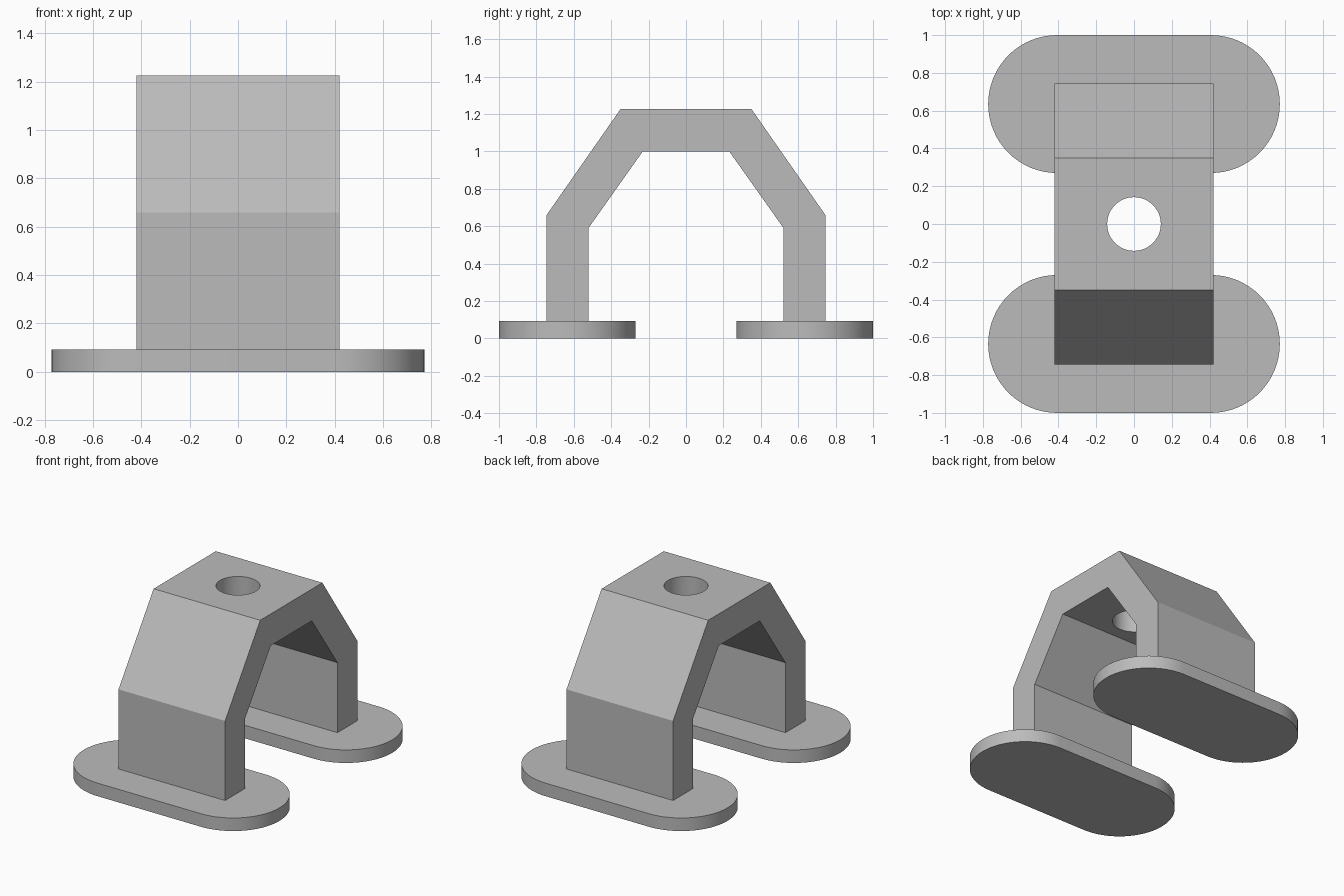
import bpy
import bmesh
from math import pi, sin, cos, radians
from mathutils import Vector

cube = bpy.data.objects.get("Cube")
if cube:
    bpy.data.objects.remove(cube, do_unlink=True)

grey = bpy.data.materials.new("plain grey")
grey.use_nodes = True
colour = (0.5, 0.5, 0.5, 1)
grey.diffuse_color = colour
grey.node_tree.nodes["Principled BSDF"].inputs["Base Color"].default_value = colour


def extrude_outline(name, points, offset):
    """Solid made from a flat outline swept along offset."""
    bm = bmesh.new()
    face = bm.faces.new([bm.verts.new(p) for p in points])
    swept = bmesh.ops.extrude_face_region(bm, geom=[face], use_keep_orig=True)
    moved = [v for v in swept["geom"] if isinstance(v, bmesh.types.BMVert)]
    bmesh.ops.translate(bm, verts=moved, vec=Vector(offset))
    bmesh.ops.recalc_face_normals(bm, faces=bm.faces)
    mesh = bpy.data.meshes.new(name)
    bm.to_mesh(mesh)
    bm.free()
    mesh.materials.append(grey)
    obj = bpy.data.objects.new(name, mesh)
    bpy.context.collection.objects.link(obj)
    return obj


def activate(obj):
    bpy.ops.object.select_all(action="DESELECT")
    obj.select_set(True)
    bpy.context.view_layer.objects.active = obj


FOOT_HEIGHT = 0.093
FOOT_RADIUS = 0.365
FOOT_Y = 1 - FOOT_RADIUS
HALF_STRAIGHT = 0.407
ARC_STEPS = 32
HALF_WIDTH = 0.42

# Rounded feet
for name, side in (("front_foot", -1), ("back_foot", 1)):
    outline = []
    for end in (1, -1):
        for i in range(ARC_STEPS + 1):
            a = -pi / 2 + pi * i / ARC_STEPS
            outline.append((end * (HALF_STRAIGHT + FOOT_RADIUS * cos(a)),
                            side * FOOT_Y + end * FOOT_RADIUS * sin(a), 0))
    foot = extrude_outline(name, outline, (0, 0, FOOT_HEIGHT))
    activate(foot)
    bpy.ops.object.shade_smooth_by_angle(angle=radians(30))

# Angular arch, mirrored from half a profile
half = [(0.231, 1.0), (0.52, 0.592), (0.52, FOOT_HEIGHT),
        (0.745, FOOT_HEIGHT), (0.745, 0.66), (0.35, 1.226)]
profile = half + [(-y, z) for y, z in reversed(half)]
arch = extrude_outline("arch", [(-HALF_WIDTH, y, z) for y, z in profile],
                       (2 * HALF_WIDTH, 0, 0))

# Round hole through the top of the arch
bpy.ops.mesh.primitive_cylinder_add(vertices=64, radius=0.142, depth=0.6,
                                    location=(0, 0, 1.11))
cutter = bpy.context.object
cutter.name = "hole_cutter"
cutter.hide_render = True
cutter.data.materials.append(grey)
hole = arch.modifiers.new("hole", "BOOLEAN")
hole.operation = "DIFFERENCE"
hole.solver = "EXACT"
hole.object = cutter
activate(arch)
bpy.ops.object.modifier_apply(modifier=hole.name)
bpy.data.objects.remove(cutter, do_unlink=True)
bpy.ops.object.shade_smooth_by_angle(angle=radians(30))
